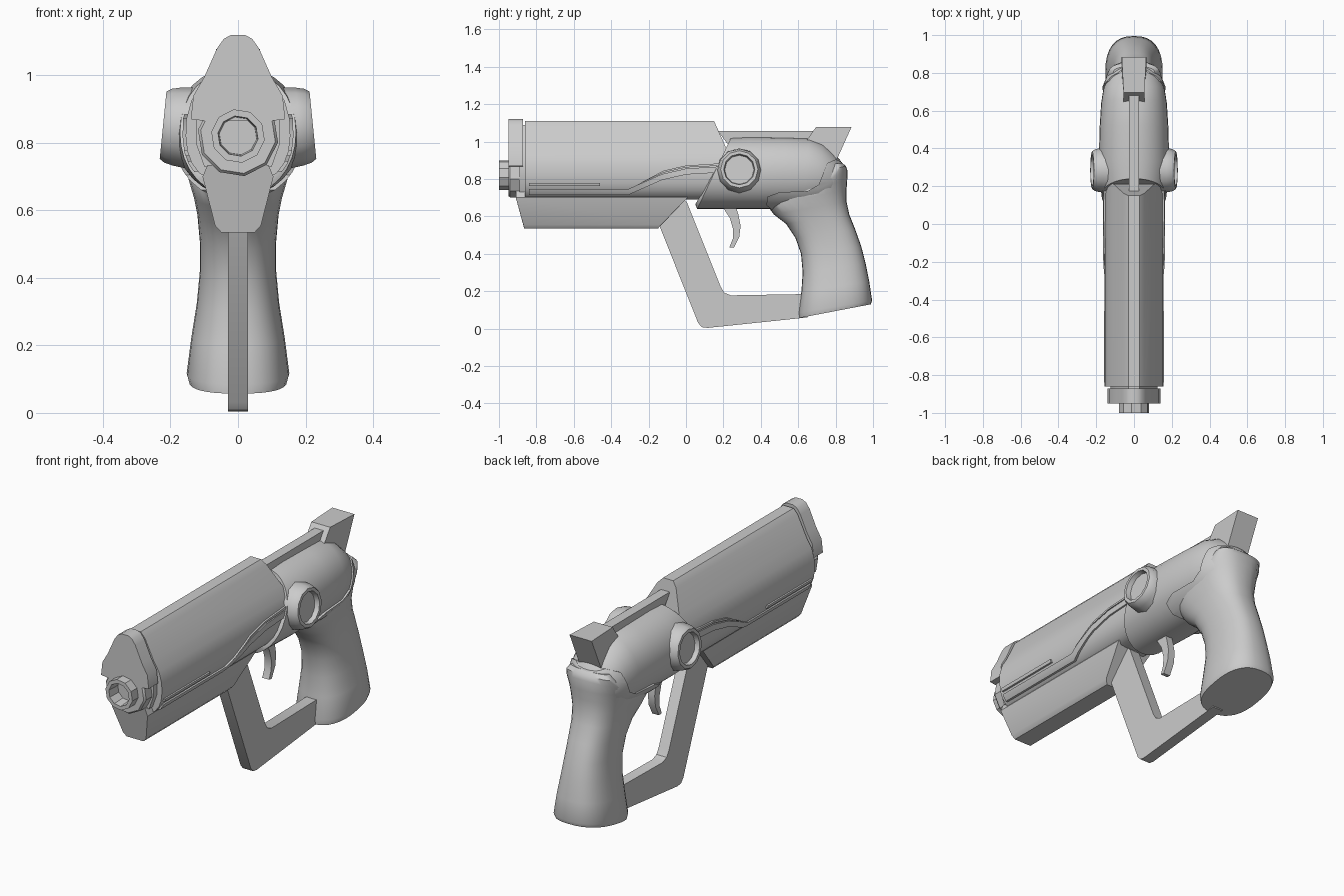
import bpy, bmesh, math
from mathutils import Vector

if "Cube" in bpy.data.objects:
    bpy.data.objects.remove(bpy.data.objects["Cube"])


def finish(name, bm, angle=30):
    bmesh.ops.recalc_face_normals(bm, faces=bm.faces)
    me = bpy.data.meshes.new(name)
    bm.to_mesh(me)
    bm.free()
    ob = bpy.data.objects.new(name, me)
    bpy.context.collection.objects.link(ob)
    smooth(ob, angle)
    return ob


def smooth(ob, angle=30):
    bpy.ops.object.select_all(action='DESELECT')
    ob.select_set(True)
    bpy.context.view_layer.objects.active = ob
    bpy.ops.object.shade_smooth_by_angle(angle=math.radians(angle))


def skin(name, rings, angle=30):
    """Closed surface through rings of equal point count."""
    bm = bmesh.new()
    vs = [[bm.verts.new(p) for p in r] for r in rings]
    n = len(rings[0])
    for a, b in zip(vs, vs[1:]):
        for i in range(n):
            j = (i + 1) % n
            bm.faces.new((a[i], a[j], b[j], b[i]))
    bm.faces.new(vs[0])
    bm.faces.new(vs[-1])
    return finish(name, bm, angle)


def prism(name, pts, x0, x1):
    """Side profile (y, z) extruded across x."""
    return skin(name, [[(x, y, z) for y, z in pts] for x in (x0, x1)])


def bar(name, half, front, back):
    """Mirrored (x, z) section along y, ends shaped by functions of z."""
    sec = half + [(-x, z) for x, z in reversed(half)]
    return skin(name, [[(x, f(z), z) for x, z in sec] for f in (front, back)])


def oval_loft(name, rings, power, n=32):
    """Rings given as y0, z0, y1, z1 end points and half width."""
    out = []
    for y0, z0, y1, z1, w in rings:
        a, b = Vector((0, y0, z0)), Vector((0, y1, z1))
        ring = []
        for i in range(n):
            t = 2 * math.pi * i / n
            c, s = math.cos(t), math.sin(t)
            c = math.copysign(abs(c) ** (2 / power), c)
            s = math.copysign(abs(s) ** (2 / power), s)
            ring.append((a + b) / 2 + (b - a) / 2 * c + Vector((w * s, 0, 0)))
        out.append(ring)
    return skin(name, out, 40)


def lathe(name, prof, n, origin, axis):
    """Profile of (radius, distance along axis)."""
    o, ax = Vector(origin), Vector(axis).normalized()
    u = ax.orthogonal().normalized()
    v = ax.cross(u)
    rings = [[o + ax * t + r * (u * math.cos(k) + v * math.sin(k))
              for k in [2 * math.pi * (i + .5) / n for i in range(n)]] for r, t in prof]
    return skin(name, rings)


def raised(name, body, grow, centre_z, pts, x0, x1):
    """Raised skin: enlarged copy of a body, kept only inside a side profile."""
    ob = prism(name, pts, x0, x1)
    shell = body.copy()
    shell.data = body.data.copy()
    for v in shell.data.vertices:
        v.co.x *= grow
        v.co.z = centre_z + (v.co.z - centre_z) * grow
    bpy.context.collection.objects.link(shell)
    mod = ob.modifiers.new("keep", 'BOOLEAN')
    mod.operation, mod.solver, mod.object = 'INTERSECT', 'EXACT', shell
    deps = bpy.context.evaluated_depsgraph_get()
    me = bpy.data.meshes.new_from_object(ob.evaluated_get(deps))
    ob.modifiers.clear()
    ob.data = me
    bpy.data.objects.remove(shell)
    smooth(ob)


# Barrel shroud with sloped rear
slide = bar("barrel_shroud",
            [(.03, 1.11), (.055, 1.083), (.107, .975), (.138, .925), (.153, .87), (.155, .82),
             (.15, .775), (.137, .74), (.115, .71), (.08, .69)],
            lambda z: -.86, lambda z: .15 + min(1.11 - z, .19) * .45)

# Front cap straddling the muzzle collar
bar("front_cap",
    [(.02, 1.12), (.042, 1.108), (.062, 1.08), (.1, .995), (.132, .94), (.14, .87), (.1, .865)],
    lambda z: -.95, lambda z: -.872)
bar("front_cap_neck", [(.03, 1.09), (.09, .98), (.125, .9), (.125, .8), (.1, .73)],
    lambda z: -.89, lambda z: -.85)

# Muzzle and collar
lathe("muzzle", [(.11, .85), (.12, .86), (.12, .94), (.112, .95), (.08, .95),
                 (.08, 1.0), (.06, 1.0), (.056, .93)], 10, (0, 0, .82), (0, -1, 0))

# Underbarrel block
bar("underbarrel", [(.09, .735), (.105, .7), (.068, .555), (.05, .535)],
    lambda z: -.865 - max(0, min(z, .7) - .54) * .28,
    lambda z: -.15 + max(0, min(z, .69) - .54) * 1.05)

# Receiver
receiver = oval_loft("receiver", [
    (.05, .665, .235, .99, .15), (.06, .64, .24, 1.02, .172), (.28, .64, .34, 1.025, .187),
    (.5, .64, .52, 1.022, .182), (.62, .64, .66, 1.018, .174), (.7, .65, .73, .992, .162),
    (.77, .68, .785, .945, .138), (.82, .72, .825, .90, .105), (.85, .77, .85, .86, .06)], 2.1)

# Grip and the collar of the grip wrapping the receiver
oval_loft("grip", [
    (.63, .062, .965, .126, .125), (.605, .057, .988, .13, .145), (.602, .085, .995, .15, .152),
    (.617, .2, .98, .25, .138), (.624, .3, .96, .35, .122), (.615, .4, .937, .44, .113),
    (.585, .485, .905, .53, .113), (.535, .56, .873, .61, .12), (.47, .61, .858, .68, .132),
    (.432, .66, .858, .74, .148), (.46, .715, .862, .79, .155), (.62, .75, .863, .845, .15),
    (.74, .84, .855, .87, .135), (.765, .88, .835, .885, .11)], 2.5)
raised("grip_collar", receiver, 1.06, .83,
       [(.43, .66), (.435, .705), (.5, .73), (.65, .735), (.71, .77), (.755, .885),
        (.8, .905), (.88, .87), (.88, .62), (.5, .6)], -.3, .3)

# Hand guard
prism("hand_guard", [(-.15, .57), (-.02, .7), (.005, .675), (.185, .225), (.205, .192), (.24, .178),
                     (.65, .185), (.65, .06), (.115, .004), (.085, .008), (.065, .03)], -.03, .03)

# Trigger
prism("trigger", [(.19, .66), (.235, .59), (.252, .53), (.25, .48), (.232, .435), (.255, .432),
                  (.285, .49), (.292, .55), (.28, .61), (.265, .66)], -.02, .02)

# Top rail and rear sight
prism("top_rail", [(.17, 1.058), (.7, 1.058), (.7, .99), (.22, .99)], -.026, .026)
sight = prism("rear_sight", [(.64, 1.0), (.695, 1.078), (.885, 1.078), (.8, .89), (.7, .9)],
              -.065, .065)
for v in sight.data.vertices:
    if v.co.y < .7:
        v.co.x *= .85

# Paired side knobs and raised trim lines
path = [(-.84, .728), (-.31, .728), (-.13, .808), (0, .838), (.2, .85)]
strip = [(y, z + .018) for y, z in path] + [(y, z - .014) for y, z in reversed(path)]
upper = [(-.84, .762), (-.84, .778), (-.46, .778), (-.46, .762)]
plate = [(-.27, .765), (-.12, .845), (.0, .872), (.2, .885), (.2, .872), (.0, .862), (-.12, .834)]
for side, s in (("right", 1), ("left", -1)):
    lathe("knob_" + side, [(.125, -.12), (.116, -.04), (.11, -.015), (.1, 0), (.083, 0), (.078, -.025)],
          12, (s * .222, .285, .852), (s, 0, .1))
    for nm, pts in (("trim_line", strip), ("trim_bar", upper), ("trim_edge", plate)):
        raised(nm + "_" + side, slide, 1.06, .82, pts, s * .05, s * .3)
